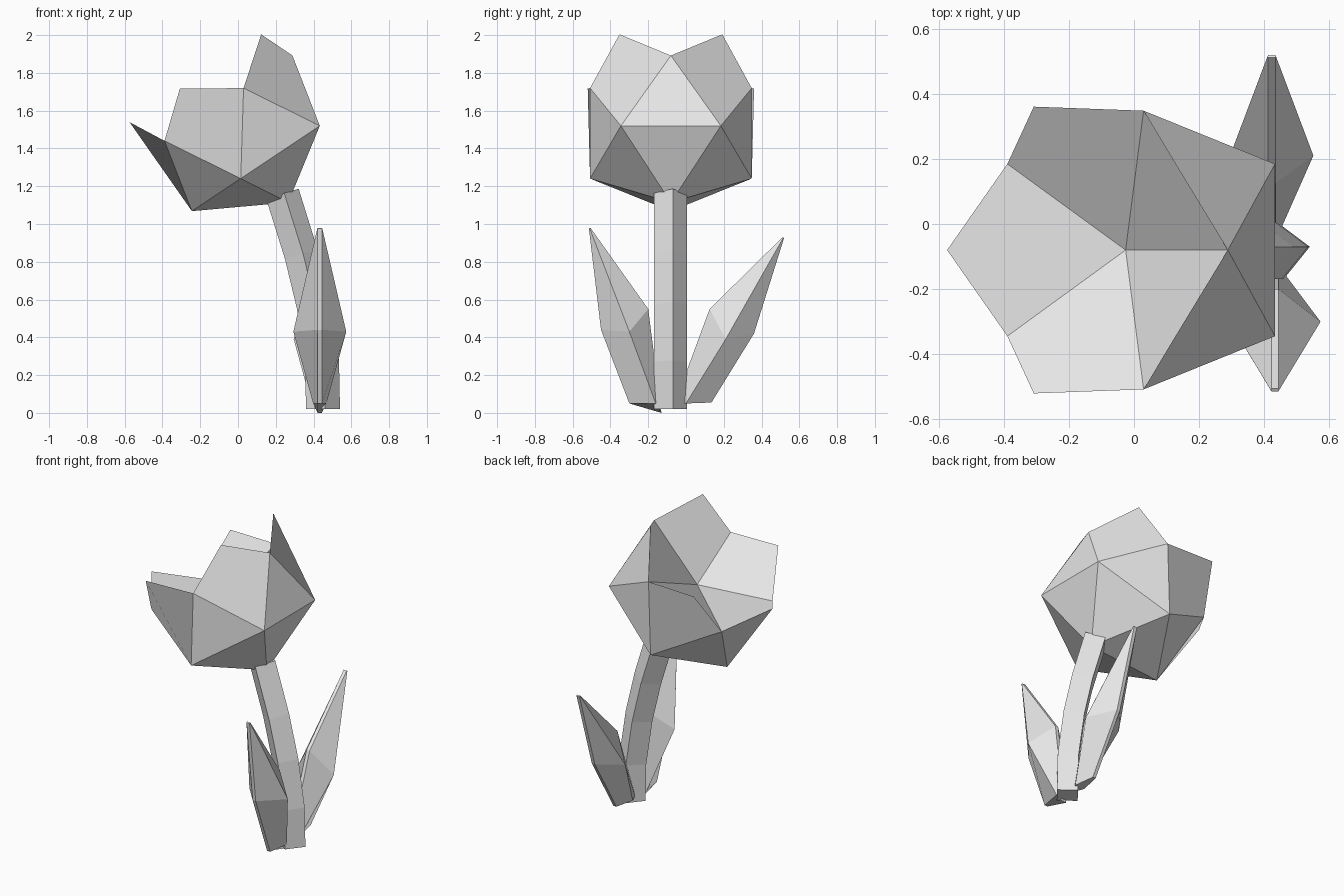
import bpy, bmesh, math
from mathutils import Matrix, Vector

cube = bpy.data.objects.get("Cube")
if cube:
    bpy.data.objects.remove(cube)

grey = bpy.data.materials.new("plain grey")
grey.use_nodes = True
grey.diffuse_color = (0.8, 0.8, 0.8, 1)
grey.node_tree.nodes["Principled BSDF"].inputs["Base Color"].default_value = grey.diffuse_color


def make_object(name, verts, faces, fix_normals=False):
    mesh = bpy.data.meshes.new(name)
    mesh.from_pydata(verts, [], faces)
    if fix_normals:
        bm = bmesh.new()
        bm.from_mesh(mesh)
        bmesh.ops.recalc_face_normals(bm, faces=bm.faces)
        bm.to_mesh(mesh)
        bm.free()
    mesh.materials.append(grey)
    obj = bpy.data.objects.new(name, mesh)
    bpy.context.collection.objects.link(obj)
    return obj


def loft(name, rings):
    """Skin a stack of equal rings and cap both ends."""
    n = len(rings[0])
    verts = [v for ring in rings for v in ring]
    faces = [list(range(n))[::-1], [len(verts) - n + j for j in range(n)]]
    for i in range(len(rings) - 1):
        for j in range(n):
            k = (j + 1) % n
            faces.append([i * n + j, i * n + k, (i + 1) * n + k, (i + 1) * n + j])
    return make_object(name, verts, faces, True)


# Flower head: five pointed petals around a sunken cup, tilted to one side
def circle(radius, height, offset):
    angles = [math.radians(72 * k + offset) for k in range(5)]
    return [Vector((radius * math.cos(a), radius * math.sin(a), height)) for a in angles]


rim = circle(0.45, 0.195, 0)
tips = circle(0.463, 0.38, 36)
belly = circle(0.45, -0.195, 36)
cup, bottom = Vector((0, 0, 0.086)), Vector((0, 0, -0.44))
R, T, L, CUP, BOTTOM = 0, 5, 10, 15, 16
faces = []
for k in range(5):
    m = (k + 1) % 5
    faces += [
        (T + k, R + k, L + k, R + m),    # petal outside
        (R + k, T + k, R + m, CUP),      # petal inside
        (L + k, L + m, R + m),           # between petals
        (L + k, BOTTOM, L + m),          # underside
    ]
place = Matrix.Translation((0.022, -0.08, 1.48)) @ Matrix.Rotation(math.radians(-33.7), 4, 'Y')
make_object("flower_head", [place @ v for v in rim + tips + belly + [cup, bottom]], faces)

# Stem: a square bar, turned on its corner, bending towards the head
path = [(0.45, 0.02), (0.445, 0.27), (0.4, 0.57), (0.335, 0.84), (0.235, 1.16)]
section = [(0.09, 0.012), (-0.01, 0.087), (-0.09, -0.012), (0.01, -0.087)]
rings = []
for i, (x, z) in enumerate(path):
    a, b = path[max(i - 1, 0)], path[min(i + 1, len(path) - 1)]
    t = Vector((b[0] - a[0], b[1] - a[1])).normalized()
    if i == 0:
        t = Vector((0, 1))
    rings.append([(x + u * t.y, -0.082 + y, z - u * t.x) for u, y in section])
loft("stem", rings)


# Leaves: diamond section with narrow flat ridges, wide in the middle
def leaf(name, centre, sections, ridge=0.011):
    rings = []
    for half, outer, side, inner in sections:
        rings.append([
            (centre - ridge, *outer), (centre + ridge, *outer), (centre + half, *side),
            (centre + ridge, *inner), (centre - ridge, *inner), (centre - half, *side)])
    loft(name, rings)


leaf("front_leaf", 0.433, [
    (0.035, (-0.30, 0.05), (-0.16, 0.05), (-0.13, 0.0)),
    (0.14, (-0.45, 0.44), (-0.30, 0.43), (-0.20, 0.55)),
    (0.013, (-0.514, 0.975), (-0.51, 0.977), (-0.506, 0.98))])
leaf("back_leaf", 0.423, [
    (0.035, (0.135, 0.055), (0.0, 0.05), (-0.06, 0.05)),
    (0.128, (0.36, 0.42), (0.21, 0.39), (0.125, 0.55)),
    (0.013, (0.519, 0.925), (0.515, 0.927), (0.511, 0.93))])
